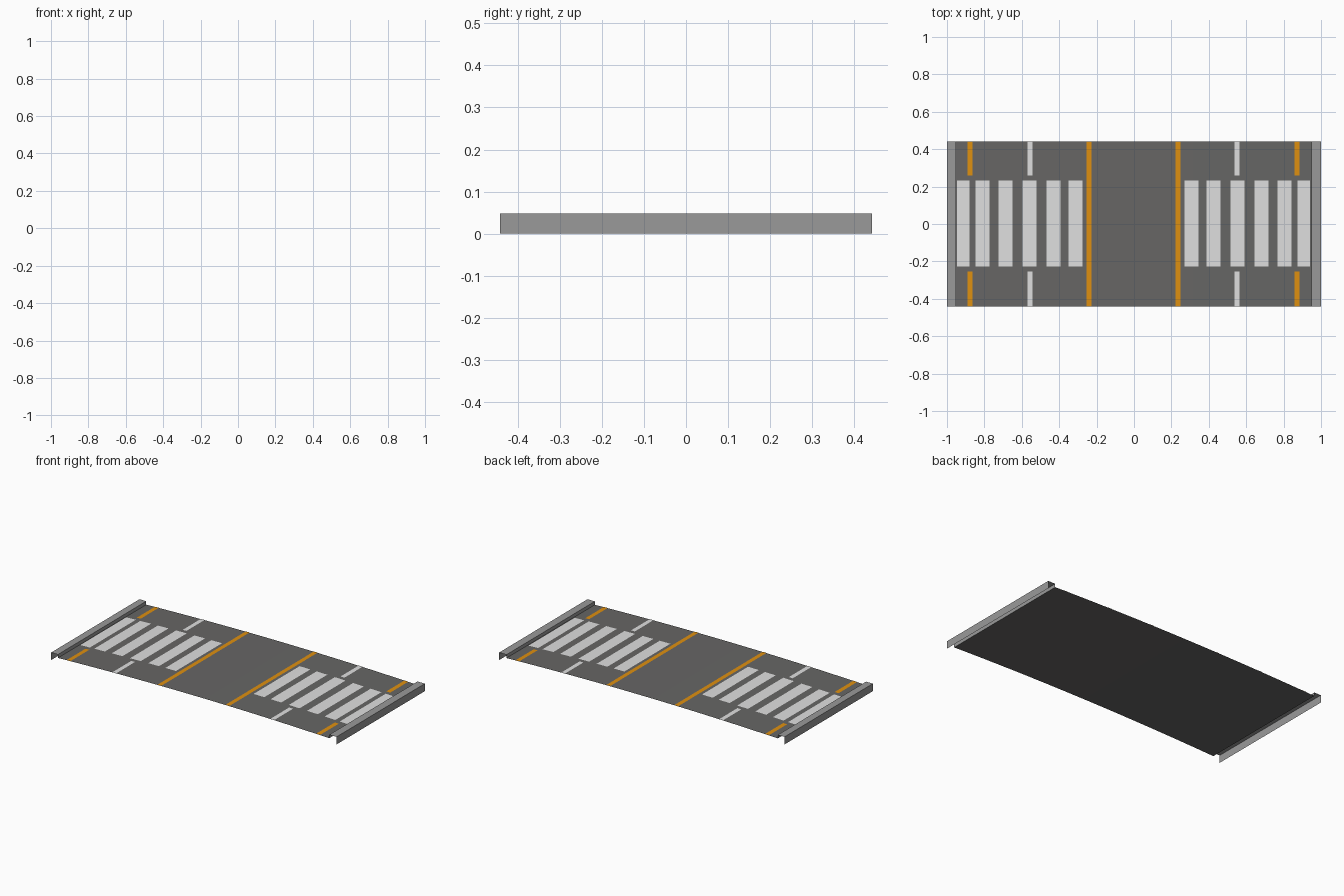
import bpy

if "Cube" in bpy.data.objects:
    bpy.data.objects.remove(bpy.data.objects["Cube"])

HALF_Y = 0.442      # half length of the road
SHIFT = -0.003      # markings sit slightly left of centre
CURB_TOP = 0.048
ROAD_EDGE, ROAD_CROWN = 0.026, 0.043
ROAD_L, ROAD_R = -0.953, 0.949


def material(name, rgb):
    m = bpy.data.materials.new(name)
    m.diffuse_color = (*rgb, 1.0)
    m.use_nodes = True
    m.node_tree.nodes["Principled BSDF"].inputs["Base Color"].default_value = m.diffuse_color
    return m


asphalt = material("asphalt_grey", (0.135, 0.133, 0.130))
concrete = material("curb_grey", (0.32, 0.32, 0.32))
white = material("marking_white", (0.74, 0.74, 0.74))
orange = material("marking_orange", (0.74, 0.28, 0.005))


def road_z(x):
    """Gently crowned road surface."""
    return ROAD_CROWN - (ROAD_CROWN - ROAD_EDGE) * (x / 0.95) ** 2


def sheet(name, profile, y0, y1, mat):
    """Open strip: an x/z profile swept along y."""
    verts = [(x, y, z) for x, z in profile for y in (y0, y1)]
    faces = [(2 * i, 2 * i + 2, 2 * i + 3, 2 * i + 1) for i in range(len(profile) - 1)]
    mesh = bpy.data.meshes.new(name)
    mesh.from_pydata(verts, [], faces)
    mesh.materials.append(mat)
    obj = bpy.data.objects.new(name, mesh)
    bpy.context.collection.objects.link(obj)
    return obj


def road_strip(name, x0, x1, y0, y1, mat, lift=0.0, steps=2):
    xs = [x0 + (x1 - x0) * i / steps for i in range(steps + 1)]
    return sheet(name, [(x, road_z(x) + lift) for x in xs], y0, y1, mat)


def marking(name, side, a, b, y0, y1, mat):
    x0, x1 = sorted((side * a + SHIFT, side * b + SHIFT))
    road_strip(name, x0, x1, y0, y1, mat, lift=0.0015)


# Road surface
road_strip("road", ROAD_L, ROAD_R, -HALF_Y, HALF_Y, asphalt, steps=24)

# Curbs: outer wall, top and inner wall, open at the ends
sheet("curb_left", [(-1, 0), (-1, CURB_TOP), (ROAD_L, CURB_TOP), (ROAD_L, road_z(ROAD_L))],
      -HALF_Y, HALF_Y, concrete)
sheet("curb_right", [(ROAD_R, road_z(ROAD_R)), (ROAD_R, CURB_TOP), (1, CURB_TOP), (1, 0)],
      -HALF_Y, HALF_Y, concrete)

# Painted markings, mirrored about the middle
BARS = [(0.272, 0.347), (0.391, 0.466), (0.519, 0.594),
        (0.647, 0.722), (0.770, 0.845), (0.876, 0.943)]
for side, label in ((-1, "left"), (1, "right")):
    marking(f"centre_line_{label}", side, 0.225, 0.252, -HALF_Y, HALF_Y, orange)
    for i, (a, b) in enumerate(BARS):
        marking(f"crossing_bar_{label}_{i}", side, a, b, -0.228, 0.233, white)
    for y0, y1, end in ((-HALF_Y, -0.255, "front"), (0.26, HALF_Y, "back")):
        marking(f"lane_line_{label}_{end}", side, 0.540, 0.567, y0, y1, white)
        marking(f"edge_line_{label}_{end}", side, 0.861, 0.888, y0, y1, orange)
